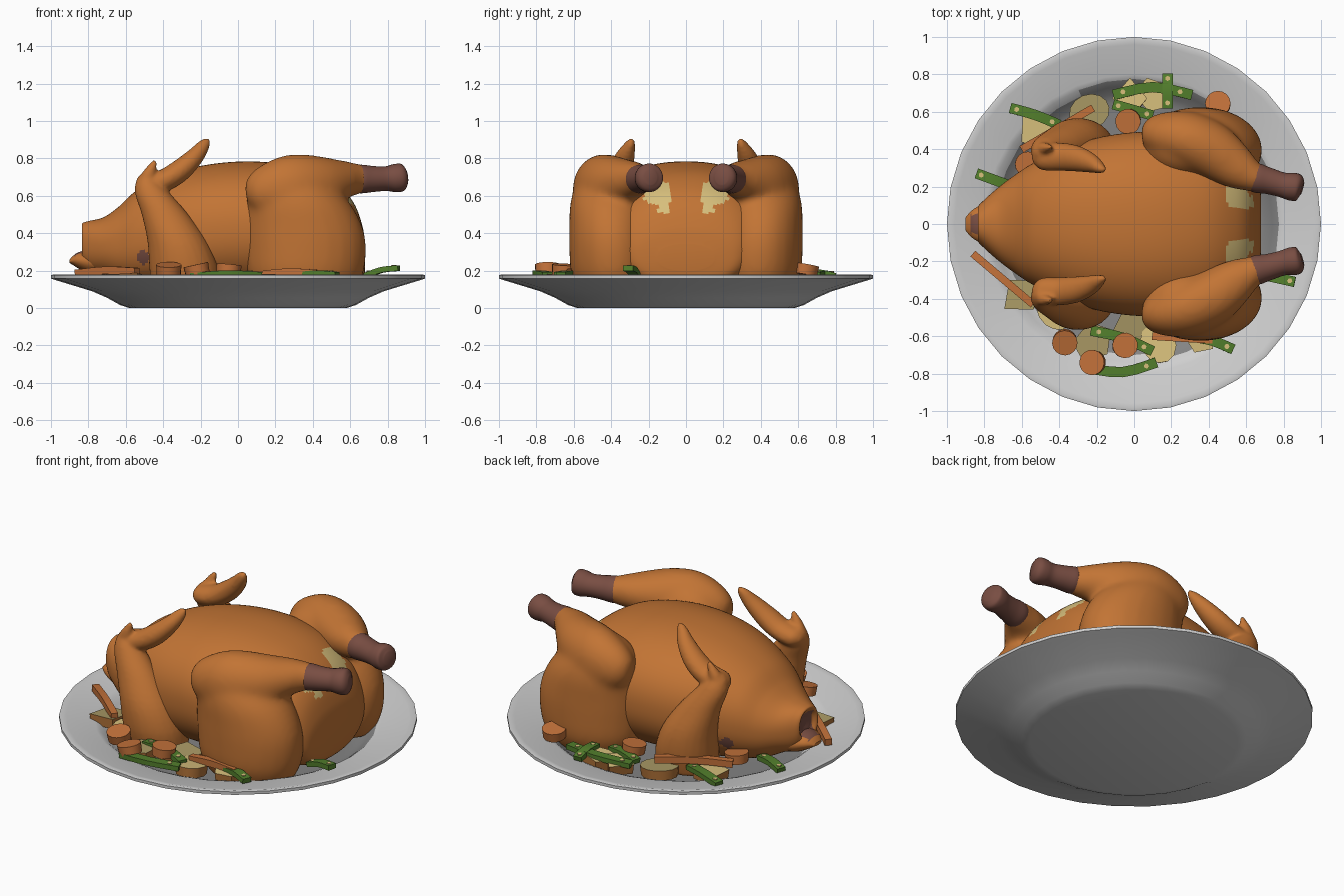
import bpy, bmesh, math, random
from mathutils import Vector
random.seed(3)


def mat(name, r, g, b):
    m = bpy.data.materials.new(name)
    m.diffuse_color = (r, g, b, 1)
    return m


SKIN = mat("roast_skin", 0.54, 0.175, 0.035)
BONE = mat("dark_brown", 0.19, 0.075, 0.055)
TAN = mat("potato_tan", 0.68, 0.52, 0.20)
DULL = mat("dull_tan", 0.40, 0.32, 0.13)
CRUST = mat("potato_crust", 0.44, 0.17, 0.04)
GREEN = mat("bean_green", 0.085, 0.21, 0.025)
CARROT = mat("carrot_orange", 0.54, 0.165, 0.042)
WHITE = mat("plate_white", 0.62, 0.62, 0.62)
GREY = mat("plate_well_grey", 0.23, 0.23, 0.23)


def select(obs):
    bpy.ops.object.select_all(action='DESELECT')
    for o in obs:
        o.select_set(True)
    bpy.context.view_layer.objects.active = obs[0]


def finish(bm, name, mats, angle=40, rule=None):
    bmesh.ops.recalc_face_normals(bm, faces=bm.faces)
    if rule:
        for f in bm.faces:
            f.material_index = rule(f.calc_center_median(), f.normal)
    me = bpy.data.meshes.new(name)
    bm.to_mesh(me)
    bm.free()
    for m in mats:
        me.materials.append(m)
    ob = bpy.data.objects.new(name, me)
    bpy.context.collection.objects.link(ob)
    select([ob])
    bpy.ops.object.shade_smooth_by_angle(angle=math.radians(angle))
    return ob


def blend(name, obs, voxel, steps):
    """Melt overlapping parts into one soft form."""
    select(obs)
    bpy.ops.object.join()
    ob = obs[0]
    ob.name = name
    r = ob.modifiers.new("melt", 'REMESH')
    r.mode, r.voxel_size, r.use_smooth_shade = 'VOXEL', voxel, True
    s = ob.modifiers.new("soften", 'SMOOTH')
    s.factor, s.iterations = 0.5, steps


def smooth_path(pts, n):
    """Catmull-Rom through all values of the control sections."""
    out = []
    for i in range(len(pts) - 1):
        p0, p1, p2, p3 = pts[max(i - 1, 0)], pts[i], pts[i + 1], pts[min(i + 2, len(pts) - 1)]
        for k in range(n):
            t = k / n
            out.append([0.5 * (2 * b + (c - a) * t + (2 * a - 5 * b + 4 * c - d) * t * t
                               + (3 * b - a - 3 * c + d) * t ** 3)
                        for a, b, c, d in zip(p0, p1, p2, p3)])
    return out + [list(pts[-1])]


def loft(name, pts, ref, mats, axis=None, sides=24, n=4, p=2.0, angle=40, rule=None, side=1):
    """Sections (x, y, z, radius along ref, other radius); side=-1 mirrors in y."""
    path = smooth_path(pts, n)
    bm = bmesh.new()
    rings = []
    for i, s in enumerate(path):
        c = Vector(s[:3])
        t = Vector(axis) if axis else (Vector(path[min(i + 1, len(path) - 1)][:3])
                                       - Vector(path[max(i - 1, 0)][:3])).normalized()
        u = Vector(ref)
        u = (u - t * u.dot(t)).normalized()
        v = t.cross(u)
        ring = []
        for k in range(sides):
            w = math.tau * (k + 0.5) / sides
            cu, sv = (math.copysign(abs(q) ** (2 / p), q) for q in (math.cos(w), math.sin(w)))
            q = c + u * cu * max(s[3], 0.003) + v * sv * max(s[4], 0.003)
            ring.append(bm.verts.new((q.x, q.y * side, q.z)))
        rings.append(ring)
    for a, b in zip(rings, rings[1:]):
        for k in range(sides):
            j = (k + 1) % sides
            bm.faces.new((a[k], a[j], b[j], b[k]))
    bm.faces.new(rings[0])
    bm.faces.new(rings[-1])
    return finish(bm, name, mats, angle, rule)


# Plate: turned profile with a darker well
profile = [(0, 0), (0.58, 0), (0.63, 0.016), (0.7, 0.055), (0.78, 0.09), (0.97, 0.148), (1.0, 0.158),
           (1.0, 0.176), (0.985, 0.18), (0.96, 0.174), (0.80, 0.148), (0.775, 0.138), (0.74, 0.11),
           (0.70, 0.075), (0.66, 0.06), (0.6, 0.055), (0, 0.055)]
bm = bmesh.new()
vs = [bm.verts.new((r, 0, z)) for r, z in profile]
es = [bm.edges.new(e) for e in zip(vs, vs[1:])]
bmesh.ops.spin(bm, geom=vs + es, cent=(0, 0, 0), axis=(0, 0, 1), angle=math.tau, steps=32)
bmesh.ops.remove_doubles(bm, verts=bm.verts, dist=0.0005)
finish(bm, "plate", [WHITE, GREY], 35,
       lambda c, n: 1 if n.z > 0 and math.hypot(c.x - 0.03, c.y - 0.03) < 0.74 else 0)

# Body: x, bottom, top, half width, starting inside the neck opening
sections = [(-0.805, 0.33, 0.385, 0.02), (-0.81, 0.31, 0.40, 0.045), (-0.815, 0.29, 0.42, 0.065),
            (-0.835, 0.25, 0.45, 0.09), (-0.80, 0.20, 0.465, 0.13), (-0.72, 0.17, 0.485, 0.20),
            (-0.64, 0.13, 0.54, 0.26), (-0.54, 0.10, 0.63, 0.325), (-0.38, 0.08, 0.71, 0.40),
            (-0.2, 0.06, 0.76, 0.46), (0, 0.06, 0.783, 0.49), (0.2, 0.06, 0.775, 0.49),
            (0.4, 0.06, 0.73, 0.46), (0.54, 0.07, 0.65, 0.40), (0.62, 0.09, 0.56, 0.34),
            (0.665, 0.13, 0.44, 0.27), (0.68, 0.2, 0.34, 0.15)]


def body_rule(c, n):
    if c.x < -0.79 and abs(c.y) < 0.06 and 0.295 < c.z < 0.415:
        return 1
    if math.hypot(c.x + 0.505, c.z - 0.27) < 0.036 and abs(c.y) > 0.1:
        return 1
    if c.z > 0.51 and (math.hypot(c.x - 0.55, (abs(c.y) - 0.155) * 0.85) < 0.062
                       or (0.55 < c.x < 0.66 and 0.085 < abs(c.y) < 0.15)):
        return 2
    return 0


loft("body", [(x, 0, (a + b) / 2, w, (b - a) / 2) for x, a, b, w in sections], (0, 1, 0),
     [SKIN, BONE, TAN], axis=(1, 0, 0), sides=120, n=10, p=2.25, angle=60, rule=body_rule)
# Loose flap under the neck with a dark inside
loft("neck_flap", [(-0.66, 0, 0.27, 0.16, 0.1), (-0.78, 0, 0.25, 0.12, 0.07),
                   (-0.85, 0, 0.255, 0.085, 0.045), (-0.88, 0, 0.255, 0.06, 0.026),
                   (-0.90, 0, 0.25, 0.035, 0.01)], (0, 1, 0), [SKIN, BONE], axis=(-1, 0, 0),
     rule=lambda c, n: 1 if n.z > 0.5 and -0.875 < c.x < -0.78 and abs(c.y) < 0.05 else 0)

for s, label in ((1, "back"), (-1, "front")):
    # Leg: thigh and drumstick, then bone
    thigh = loft("thigh", [(0.36, 0.39, 0.07, 0.255, 0.175), (0.36, 0.39, 0.18, 0.31, 0.225),
                           (0.362, 0.395, 0.32, 0.325, 0.23), (0.35, 0.40, 0.44, 0.315, 0.225),
                           (0.32, 0.405, 0.56, 0.28, 0.215), (0.28, 0.42, 0.67, 0.21, 0.165),
                           (0.28, 0.42, 0.75, 0.13, 0.10), (0.28, 0.42, 0.775, 0.01, 0.01)],
                 (1, 0, 0), [SKIN], axis=(0, 0, 1), side=s)
    drum = loft("drum", [(0.055, 0.49, 0.56, 0.01, 0.01), (0.08, 0.49, 0.575, 0.075, 0.09),
                         (0.15, 0.48, 0.61, 0.12, 0.15), (0.28, 0.455, 0.64, 0.15, 0.18),
                         (0.42, 0.39, 0.66, 0.15, 0.16), (0.55, 0.30, 0.685, 0.118, 0.108),
                         (0.64, 0.25, 0.69, 0.082, 0.083), (0.70, 0.235, 0.69, 0.068, 0.068)],
                (0, 1, 0), [SKIN], side=s)
    blend(f"{label}_leg", [thigh, drum], 0.016, 22)
    loft(f"{label}_leg_bone", [(0.62, 0.26, 0.69, 0.07, 0.07), (0.66, 0.245, 0.69, 0.079, 0.077),
                               (0.72, 0.23, 0.69, 0.071, 0.070), (0.79, 0.21, 0.692, 0.067, 0.066),
                               (0.84, 0.20, 0.695, 0.075, 0.076), (0.88, 0.195, 0.698, 0.07, 0.072),
                               (0.90, 0.19, 0.70, 0.035, 0.04)],
         (0, 1, 0), [BONE], side=s)
    # Wing: upper part, folded tip and thumb
    arm = loft("arm", [(-0.28, 0.38, 0.1, 0.185, 0.16), (-0.29, 0.40, 0.22, 0.185, 0.165),
                       (-0.325, 0.42, 0.36, 0.16, 0.14), (-0.39, 0.42, 0.50, 0.125, 0.10),
                       (-0.455, 0.40, 0.61, 0.095, 0.08), (-0.485, 0.385, 0.68, 0.06, 0.06),
                       (-0.50, 0.38, 0.72, 0.02, 0.02)], (1, 0, 0), [SKIN], axis=(0, 0, 1), side=s)
    tip = loft("tip", [(-0.545, 0.36, 0.65, 0.02, 0.02), (-0.50, 0.36, 0.66, 0.07, 0.055),
                       (-0.40, 0.36, 0.68, 0.075, 0.06), (-0.31, 0.35, 0.735, 0.07, 0.06),
                       (-0.23, 0.325, 0.81, 0.052, 0.048), (-0.18, 0.298, 0.875, 0.028, 0.032),
                       (-0.158, 0.288, 0.905, 0.01, 0.012)], (0, 1, 0), [SKIN], side=s)
    thumb = loft("thumb", [(-0.50, 0.40, 0.66, 0.04, 0.04), (-0.475, 0.405, 0.72, 0.032, 0.035),
                           (-0.44, 0.41, 0.79, 0.01, 0.012)], (0, 1, 0), [SKIN], sides=12, side=s)
    blend(f"{label}_wing", [arm, tip, thumb], 0.011, 6)


def disc(name, x, y, z, r, h, mats, sides, tilt=0.2, squash=1.0):
    bm = bmesh.new()
    bmesh.ops.create_cone(bm, cap_ends=True, segments=sides, radius1=r * 0.95, radius2=r, depth=h)
    ob = finish(bm, name, mats, 35,
                (lambda c, n: 0 if abs(n.z) > 0.8 else 1) if len(mats) > 1 else None)
    ob.location = (x, y, z)
    ob.scale.y = squash
    ob.rotation_euler = (random.uniform(-tilt, tilt), random.uniform(-tilt, tilt), random.uniform(0, 6))


# Potato pieces around the bird
for x, y, r, n, top in [(-0.52, 0.5, 0.12, 4, TAN), (-0.24, 0.60, 0.11, 14, DULL),
                        (-0.02, 0.67, 0.11, 4, TAN), (0.11, 0.69, 0.11, 5, TAN),
                        (-0.60, -0.38, 0.12, 4, DULL), (-0.42, -0.45, 0.12, 14, TAN),
                        (-0.22, -0.63, 0.12, 5, DULL), (0, -0.53, 0.13, 4, DULL),
                        (0.13, -0.64, 0.11, 12, TAN), (0.35, -0.60, 0.10, 5, TAN)]:
    z = 0.135 + 0.12 * max(0, math.hypot(x, y) + r - 0.7)
    disc("potato_piece", x, y, z, r, 0.06, [top, CRUST], n, 0.1, 0.85)

# Carrot slices
for x, y in [(0.45, 0.64), (-0.03, 0.55), (-0.37, -0.63), (-0.22, -0.74), (-0.05, -0.65), (-0.57, 0.32)]:
    disc("carrot_slice", x, y, 0.205, 0.068, 0.055, [CARROT], 16)


def stick(name, a, b, z1, z2, bend, w, h, material):
    """Bent bar from a to b with a four-sided section."""
    a, b = Vector((*a, z1)), Vector((*b, z2))
    d = b - a
    side = Vector((-d.y, d.x, 0))
    mid = (a + b) / 2 + side * bend + Vector((0, 0, 0.012))
    k = math.sqrt(2)
    loft(name, [(*q, w * k / 2, h * k / 2) for q in (a, mid, b)], side.normalized(), [material],
         sides=4, n=3, angle=30)
    if material == GREEN:  # pale flecks near both ends
        for t in (0.12, 0.85):
            q = a.lerp(b, t) + side * bend * 0.4
            disc("bean_fleck", q.x, q.y, q.z + h / 2 + 0.004, 0.014, 0.008, [TAN], 6, 0.02)


# Carrot sticks
for a, b, z in [((-0.60, 0.40), (-0.22, 0.62), 0.20), ((-0.86, -0.16), (-0.54, -0.43), 0.185),
                ((0.10, -0.60), (0.42, -0.62), 0.175)]:
    stick("carrot_stick", a, b, z, z + 0.01, 0, 0.04, 0.04, CARROT)
# Green beans
for a, b, bend, rise in [((-0.66, 0.62), (-0.4, 0.53), 0.03, 0), ((-0.84, 0.27), (-0.65, 0.2), 0, 0),
                         ((-0.11, 0.69), (0.31, 0.69), 0.1, 0), ((-0.11, 0.64), (0.1, 0.58), 0, 0),
                         ((0.18, 0.80), (0.18, 0.62), 0, 0.01), ((-0.23, -0.57), (0.1, -0.68), 0.05, 0),
                         ((-0.25, -0.77), (0.12, -0.74), -0.1, 0), ((0.30, -0.60), (0.53, -0.67), 0.05, 0),
                         ((0.68, -0.27), (0.86, -0.31), 0, 0.035)]:
    stick("green_bean", a, b, 0.172, 0.178 + rise, bend, 0.055, 0.03, GREEN)
